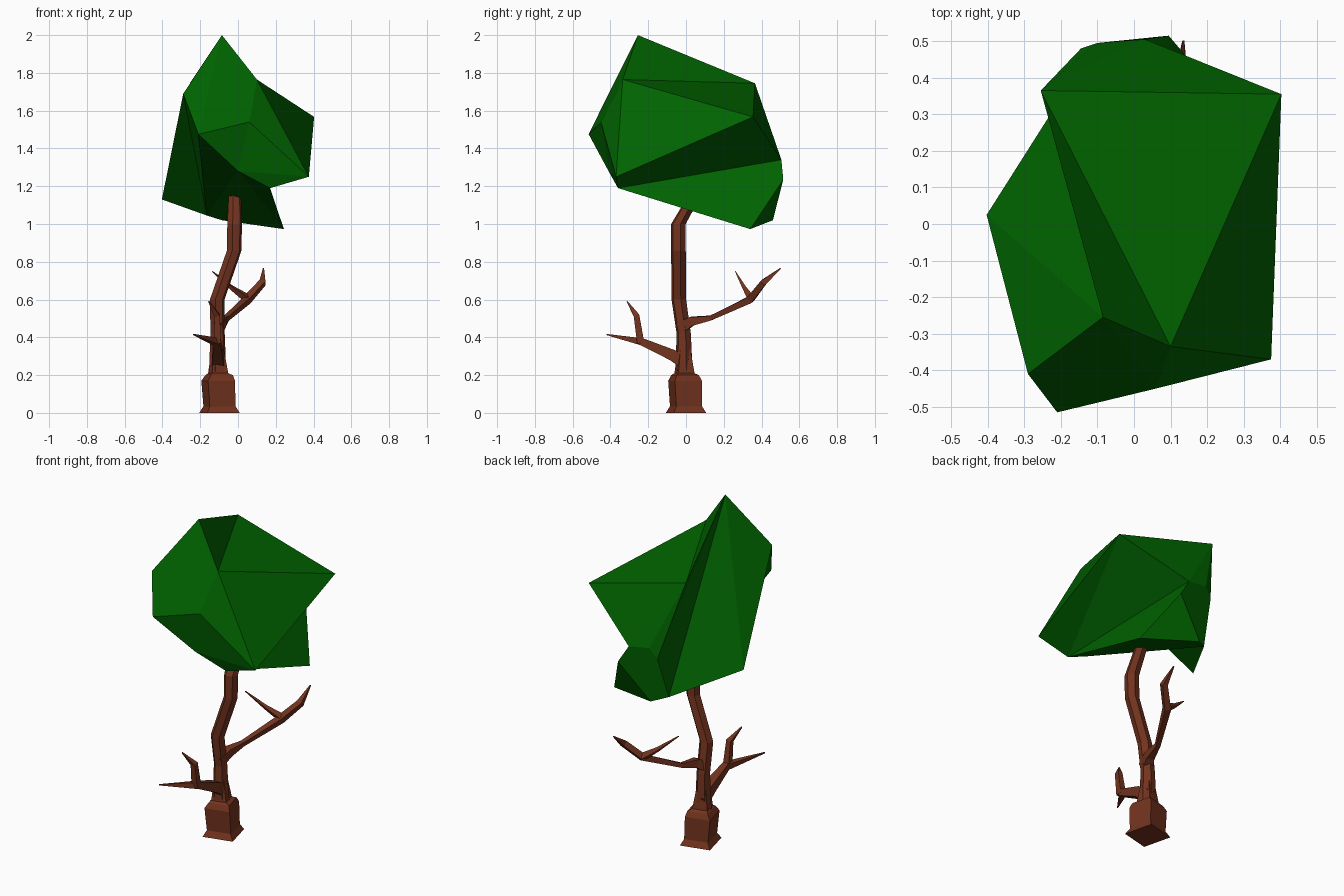
import bpy
import bmesh
from math import cos, sin, pi, radians
from mathutils import Vector

if "Cube" in bpy.data.objects:
    bpy.data.objects.remove(bpy.data.objects["Cube"])


def material(name, rgb):
    m = bpy.data.materials.new(name)
    m.diffuse_color = (*rgb, 1)
    m.use_nodes = True
    m.node_tree.nodes["Principled BSDF"].inputs["Base Color"].default_value = m.diffuse_color
    return m


BARK = material("bark", (0.17, 0.033, 0.013))
LEAF = material("leaf", (0.0, 0.125, 0.0))


def make(name, verts, faces, mat):
    """Mesh object with every face turned outwards."""
    me = bpy.data.meshes.new(name)
    me.from_pydata(verts, [], faces)
    me.materials.append(mat)
    bm = bmesh.new()
    bm.from_mesh(me)
    bmesh.ops.recalc_face_normals(bm, faces=bm.faces)
    bm.to_mesh(me)
    bm.free()
    ob = bpy.data.objects.new(name, me)
    bpy.context.collection.objects.link(ob)


def limb(name, path, sides, turn=0, level=False):
    """Tapered faceted tube; path is a list of (x, y, z, radius)."""
    pts = [Vector(p[:3]) for p in path]
    verts, faces, n = [], [], len(pts)
    for i, p in enumerate(pts):
        t = (pts[min(i + 1, n - 1)] - pts[max(i - 1, 0)]).normalized()
        if level:
            t = Vector((0, 0, 1))
        ref = Vector((1, 0, 0))
        u = (ref - t * ref.dot(t)).normalized()
        v = t.cross(u)
        for k in range(sides):
            a = turn + 2 * pi * k / sides
            verts.append(p + (u * cos(a) + v * sin(a)) * path[i][3])
    for i in range(n - 1):
        for k in range(sides):
            a, b = i * sides + k, i * sides + (k + 1) % sides
            faces.append((a, b, b + sides, a + sides))
    faces.append(tuple(range(sides))[::-1])
    faces.append(tuple(range((n - 1) * sides, n * sides)))
    make(name, verts, faces, BARK)


# Four-sided flared foot
limb("trunk_base", [(-.098, 0, 0, .125), (-.098, 0, .035, .099), (-.105, -.005, .17, .104),
                    (-.1, -.005, .2, .085), (-.105, -.008, .21, .062), (-.108, -.01, .35, .036)],
     4, radians(59), level=True)

# Crooked six-sided trunk
limb("trunk", [(-.108, -.01, .15, .05), (-.108, -.012, .42, .039), (-.11, -.038, .6, .040),
               (-.02, -.04, .86, .040), (-.018, -.04, 1.0, .040), (-.016, .045, 1.15, .035)],
     6, radians(15), level=True)

# Side branches and their twigs
limb("front_branch", [(-.108, .01, .25, .045), (-.108, -.07, .305, .042),
                      (-.11, -.23, .375, .027), (-.235, -.42, .415, .004)], 4, pi / 4)
limb("front_twig", [(-.11, -.24, .37, .027), (-.11, -.262, .515, .021),
                    (-.155, -.312, .59, .004)], 4, pi / 4)
limb("back_branch", [(-.11, -.03, .45, .045), (-.085, .03, .485, .034), (-.06, .13, .502, .018),
                     (.05, .34, .60, .026), (.13, .41, .69, .023), (.135, .50, .765, .004)], 4, pi / 4)
limb("back_twig", [(.05, .345, .605, .025), (-.03, .31, .66, .014),
                   (-.135, .262, .748, .003)], 4, pi / 4)

# Faceted canopy: corner points and the facets joining them
corners = dict(
    A=(-.085, -.255, 2.0), B=(.10, -.335, 1.765), C=(.403, .355, 1.567), D=(.375, -.37, 1.25),
    E=(-.21, -.515, 1.475), F=(-.29, -.41, 1.69), G=(.06, -.45, 1.54), H=(-.403, .025, 1.13),
    I=(.17, -.36, 1.19), J=(.243, .34, .973), K=(-.255, .365, 1.745), M=(.03, .505, 1.34),
    N=(.095, .515, 1.235), O=(-.10, .495, 1.36), P=(-.145, .48, 1.30), Q=(-.085, .46, 1.02),
    R=(-.165, .40, 1.045), S=(0, -.41, 1.28))
facets = ("ABK BCK AFE AEG AGB BGD GES GSD SID BDC CDI CIM INM IJN KCM KMO KOP "
          "MOPRQN QJN AFH AHR ARP APK FHR FRE ERS SRQ SQJ SJI").split()
order = list(corners)
make("canopy", list(corners.values()),
     [[order.index(c) for c in f] for f in facets], LEAF)
